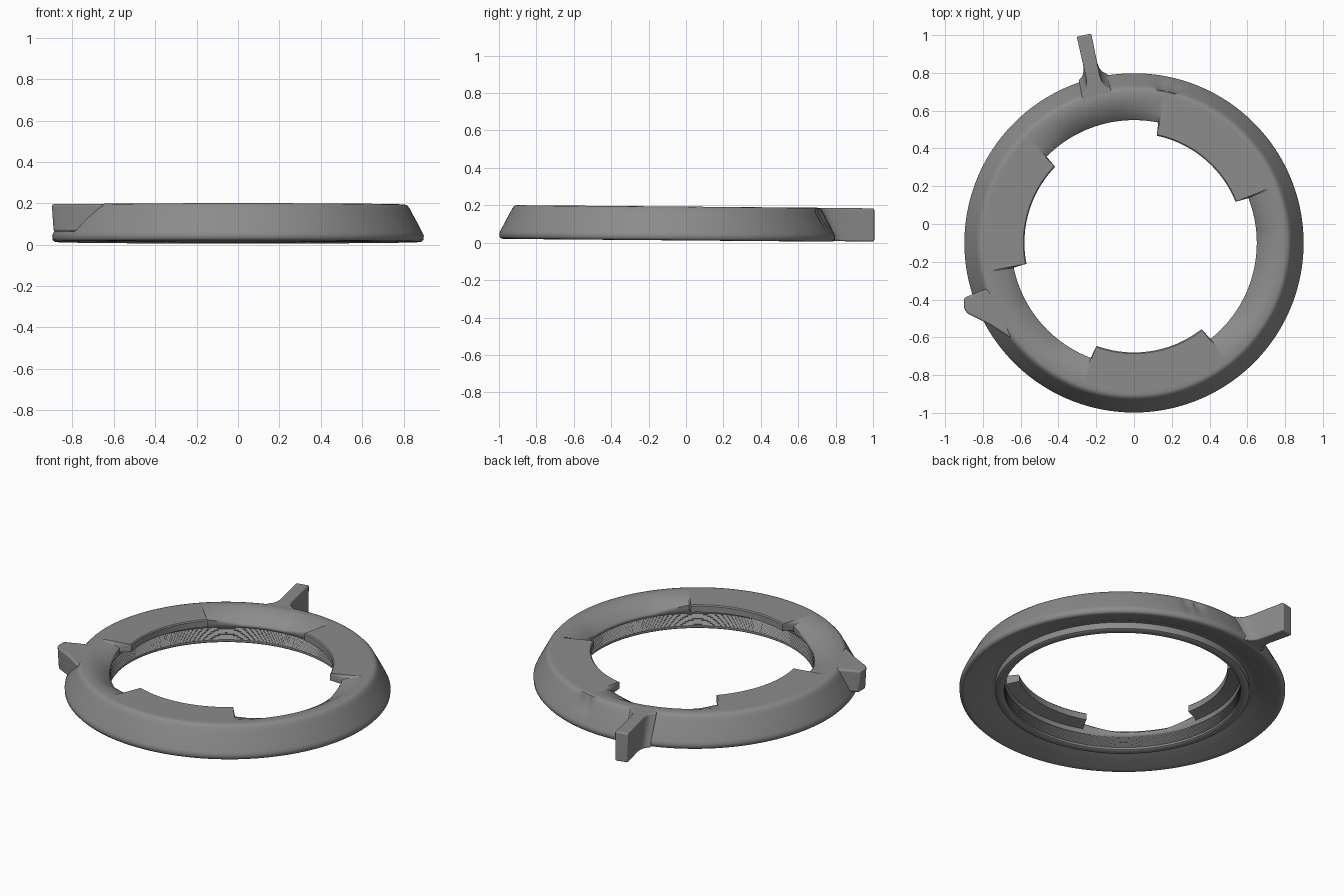
import bpy, bmesh, math
from mathutils import Vector

cube = bpy.data.objects.get("Cube")
if cube:
    bpy.data.objects.remove(cube)

CY = -0.1          # ring centre on y
TILT = -0.0085     # slight lean of the whole part
SEGMENTS = 240
TABS = [(22, 78), (136, 191), (250, 308)]   # lock tabs, degrees

grey = bpy.data.materials.new("dark grey")
grey.use_nodes = True
colour = (0.26, 0.26, 0.26, 1)
grey.diffuse_color = colour
bsdf = grey.node_tree.nodes["Principled BSDF"]
bsdf.inputs["Base Color"].default_value = colour
bsdf.inputs["Roughness"].default_value = 0.6


def finish(name, bm, smooth_angle, bevel=0.0):
    bmesh.ops.recalc_face_normals(bm, faces=bm.faces)
    for v in bm.verts:
        v.co.z += TILT * v.co.y
    mesh = bpy.data.meshes.new(name)
    bm.to_mesh(mesh)
    bm.free()
    obj = bpy.data.objects.new(name, mesh)
    bpy.context.collection.objects.link(obj)
    mesh.materials.append(grey)
    bpy.ops.object.select_all(action='DESELECT')
    obj.select_set(True)
    bpy.context.view_layer.objects.active = obj
    bpy.ops.object.shade_smooth_by_angle(angle=math.radians(smooth_angle))
    if bevel:
        mod = obj.modifiers.new("soft edges", 'BEVEL')
        mod.width, mod.segments, mod.limit_method = bevel, 3, 'ANGLE'


def gap_amount(deg):
    """0 on a lock tab, 1 between tabs."""
    return 0.0 if any(a <= deg <= b for a, b in TABS) else 1.0


def gap_dip(deg):
    """Depth of the lead-in slope, easing out close to each tab."""
    if not gap_amount(deg):
        return 0.0
    near = min(abs((deg - e + 180) % 360 - 180) for t in TABS for e in t)
    return 0.4 + 0.6 * min(1, near / 18)


def nick(deg):
    """Small dents in the rear slope of the rim."""
    return 0.02 * abs(math.sin(math.radians((deg - 73) * 40))) if 73 < deg < 82 else 0.0


def section(deg):
    """Radius and height around the ring's cross-section."""
    gap, dip, dent = gap_amount(deg), gap_dip(deg), nick(deg)
    lip = 0.58 + 0.07 * gap
    # hollowed underside, rim, slope and top
    pts = [(0.70, 0.06), (0.72, 0.06), (0.735, 0.053), (0.80, 0.033),
           (0.86, 0.016), (0.876, 0.012), (0.888, 0.014), (0.897, 0.024),
           (0.898, 0.042), (0.892, 0.056),
           (0.863 - dent * 0.4, 0.112), (0.838 - dent, 0.158),
           (0.828 - dent * 0.4, 0.177), (0.816, 0.19), (0.803, 0.193),
           (0.785, 0.193), (0.755, 0.193), (0.70, 0.193 - 0.03 * dip),
           (lip + 0.006, 0.193 - 0.06 * dip), (lip, 0.187 - 0.062 * dip),
           (lip, 0.15 - 0.03 * dip), (0.652, 0.132 - 0.02 * dip)]
    # fine thread on the inner wall
    turns = 9
    for i in range(turns * 2):
        pts.append((0.652 + 0.007 * ((i + 1) % 2), 0.106 - 0.0042 * i))
    return pts + [(0.652, 0.022), (0.66, 0.016), (0.69, 0.016), (0.70, 0.022)]


# Ring body: cross-sections joined around the circle
angles = [i * 360 / SEGMENTS for i in range(SEGMENTS)]
for start, end in TABS:
    angles += [start - 0.6, start, end, end + 0.6]
angles = sorted(set(angles))
bm = bmesh.new()
loops = []
for deg in angles:
    a = math.radians(deg)
    loops.append([bm.verts.new((r * math.cos(a), CY + r * math.sin(a), z))
                  for r, z in section(deg)])
for k, cur in enumerate(loops):
    nxt = loops[(k + 1) % len(loops)]
    for j in range(len(cur)):
        m = (j + 1) % len(cur)
        bm.faces.new((cur[j], nxt[j], nxt[m], cur[m]))
finish("ring_body", bm, 40)


def loft(name, lower, upper, low, high, bevel):
    """Solid between two matching outlines."""
    bm = bmesh.new()
    rings = [[bm.verts.new((x, y, z)) for x, y in outline]
             for outline, z in ((lower, low), (upper, high))]
    for ring in rings:
        bm.faces.new(ring)
    count = len(lower)
    for i in range(count):
        j = (i + 1) % count
        bm.faces.new((rings[0][i], rings[0][j], rings[1][j], rings[1][i]))
    finish(name, bm, 32, bevel)


# Handle lever: its flared foot follows the slope of the rim
tip, foot = Vector((-0.264, 0.996)), Vector((-0.2, 0.7))
along = (tip - foot).normalized()
side = Vector((along.y, -along.x))


def lever_outline(shift):
    half = [(0.307, 0.039)] + [(d - shift, w) for d, w in (
        (0.16, 0.037), (0.125, 0.042), (0.10, 0.054), (0.08, 0.08), (0.03, 0.075))]
    right = [foot + along * d + side * w for d, w in half]
    left = [foot + along * d - side * w for d, w in reversed(half)]
    return right + left


loft("handle_lever", lever_outline(0), lever_outline(0.085), 0.015, 0.1922, 0.008)

# Pointed index lug on the rim, undercut towards the bottom
lug_top = [(-0.9, -0.39), (-0.9, -0.45), (-0.88, -0.475), (-0.76, -0.535),
           (-0.65, -0.605), (-0.68, -0.5), (-0.765, -0.35), (-0.785, -0.345)]
lug_base = [(x * 0.99, y) for x, y in lug_top]
loft("index_lug", lug_base, lug_top, 0.06, 0.1918, 0.01)
